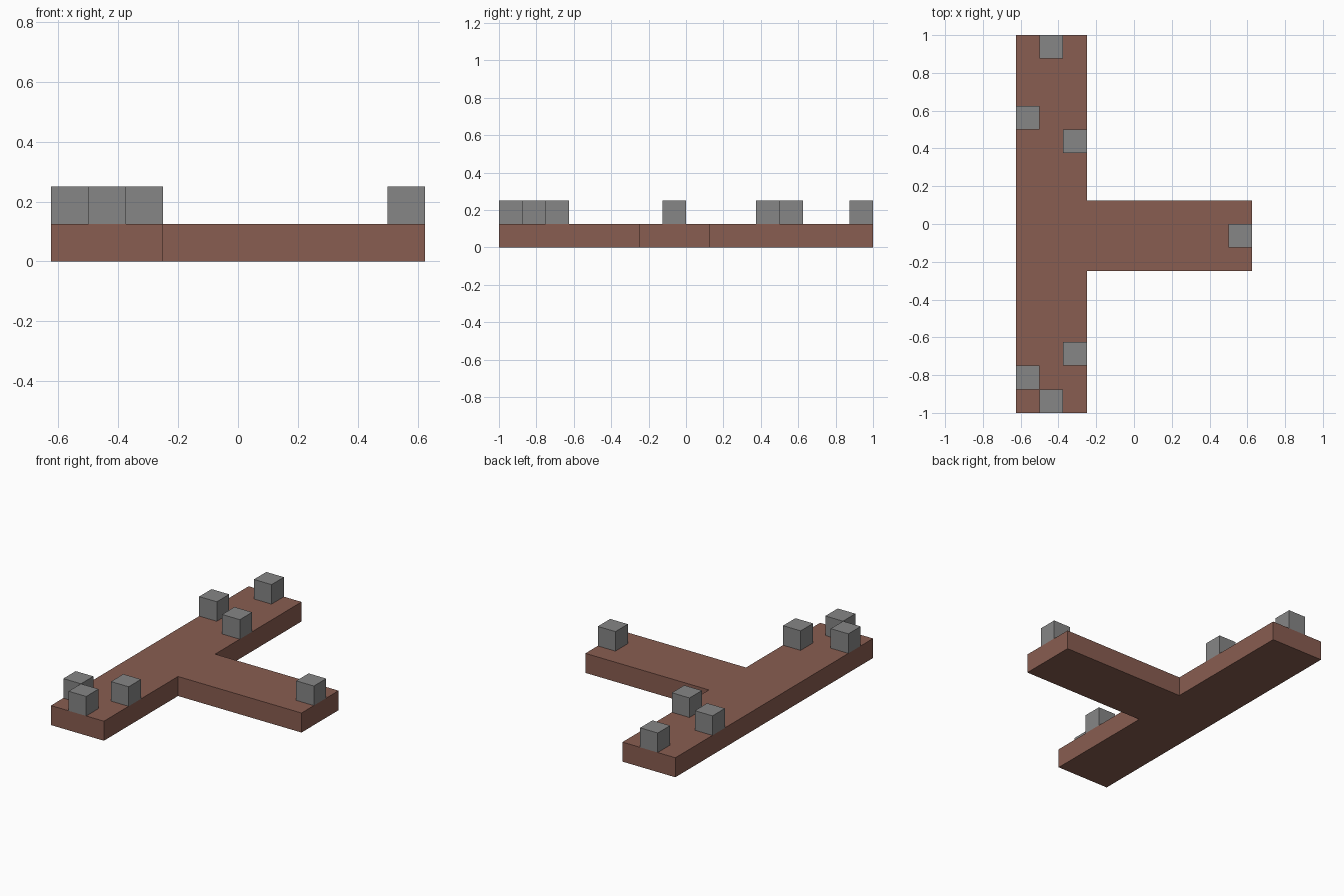
import bpy
import bmesh

U = 0.125  # block module

if "Cube" in bpy.data.objects:
    bpy.data.objects.remove(bpy.data.objects["Cube"], do_unlink=True)


def make_material(name, colour):
    mat = bpy.data.materials.new(name)
    mat.use_nodes = True
    mat.diffuse_color = colour
    mat.node_tree.nodes["Principled BSDF"].inputs["Base Color"].default_value = colour
    return mat


def make_prism(name, outline, bottom, height, mat):
    """Extrude a flat outline, given in block modules, straight up."""
    bm = bmesh.new()
    base = bm.faces.new([bm.verts.new((x * U, y * U, bottom * U)) for x, y in outline])
    top = bmesh.ops.extrude_face_region(bm, geom=[base], use_keep_orig=True)["geom"]
    verts = [g for g in top if isinstance(g, bmesh.types.BMVert)]
    bmesh.ops.translate(bm, verts=verts, vec=(0, 0, height * U))
    bmesh.ops.recalc_face_normals(bm, faces=bm.faces)
    mesh = bpy.data.meshes.new(name)
    bm.to_mesh(mesh)
    bm.free()
    mesh.materials.append(mat)
    obj = bpy.data.objects.new(name, mesh)
    bpy.context.scene.collection.objects.link(obj)
    return obj


brown = make_material("brown", (0.25, 0.11, 0.082, 1))
grey = make_material("grey", (0.24, 0.24, 0.24, 1))

# T-shaped base: long bar with a side branch
make_prism("base_slab", [(-5, -8), (-2, -8), (-2, -2), (5, -2),
                         (5, 1), (-2, 1), (-2, 8), (-5, 8)], 0, 1, brown)

# Cubes standing on the slab, by their near left corner
corners = [(-4, 7), (-5, 4), (-3, 3), (4, -1), (-3, -6), (-5, -7), (-4, -8)]
for i, (x, y) in enumerate(corners, 1):
    square = [(x, y), (x + 1, y), (x + 1, y + 1), (x, y + 1)]
    make_prism(f"block_{i}", square, 1, 1, grey)
